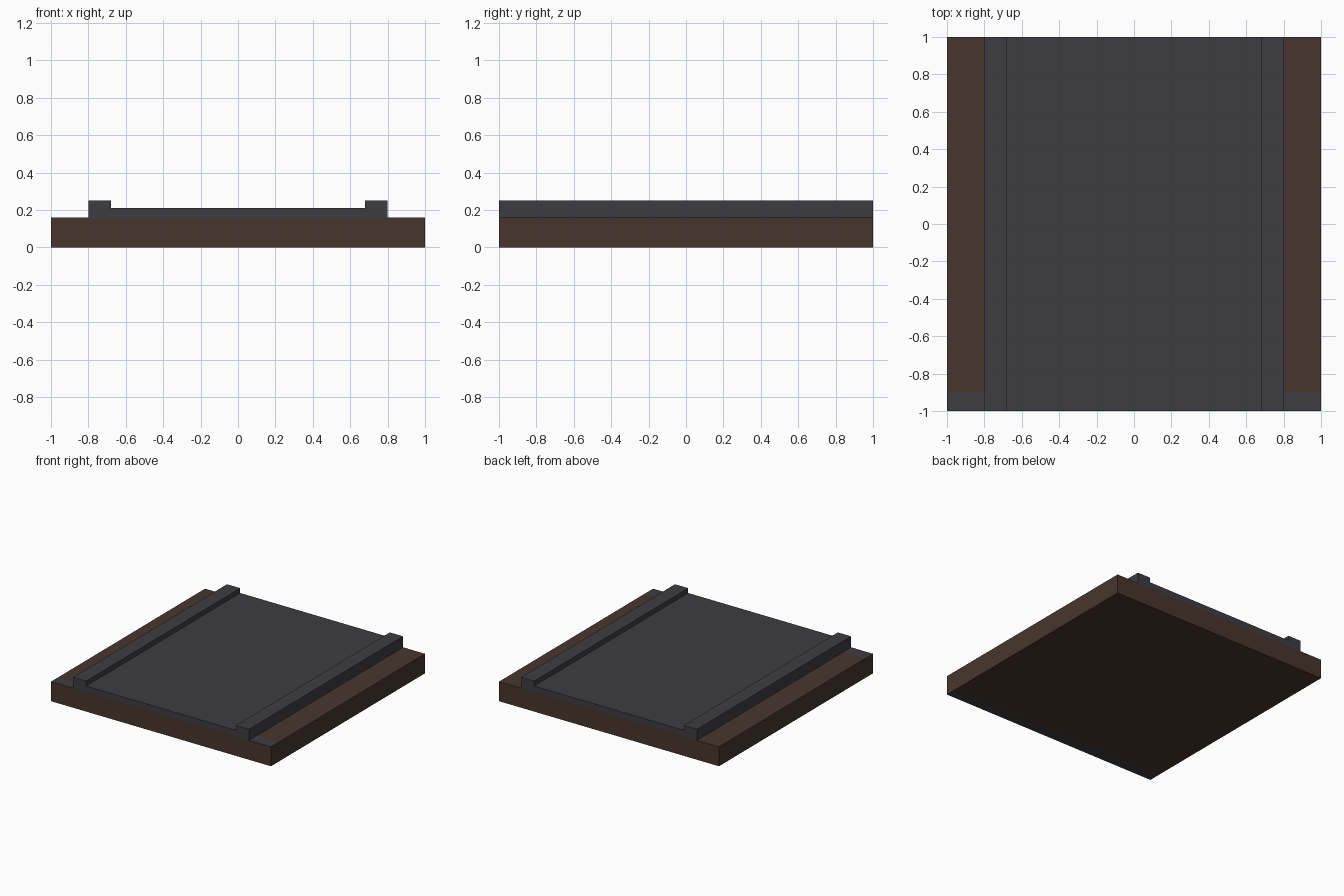
import bpy, bmesh

if "Cube" in bpy.data.objects:
    bpy.data.objects.remove(bpy.data.objects["Cube"])


def material(name, rgb):
    m = bpy.data.materials.new(name)
    m.diffuse_color = (*rgb, 1.0)
    m.use_nodes = True
    m.node_tree.nodes["Principled BSDF"].inputs["Base Color"].default_value = m.diffuse_color
    return m


BROWN = material("dark_brown", (0.065, 0.036, 0.027))
GREY = material("charcoal_grey", (0.048, 0.046, 0.055))


def extrude_profile(name, profile, depth, mats):
    """Extrude an XZ outline along y, centred on y = 0."""
    bm = bmesh.new()
    face = bm.faces.new([bm.verts.new((x, -depth / 2, z)) for x, z in profile])
    out = bmesh.ops.extrude_face_region(bm, geom=[face])
    verts = [v for v in out["geom"] if isinstance(v, bmesh.types.BMVert)]
    bmesh.ops.translate(bm, verts=verts, vec=(0, depth, 0))
    bmesh.ops.recalc_face_normals(bm, faces=bm.faces)
    mesh = bpy.data.meshes.new(name)
    for m in mats:
        mesh.materials.append(m)
    obj = bpy.data.objects.new(name, mesh)
    bpy.context.collection.objects.link(obj)
    return obj, bm


# Base slab, cut near the front so its edge strip can be coloured
base, bm = extrude_profile(
    "base", [(-1, 0), (1, 0), (1, 0.16), (-1, 0.16)], 2, [BROWN, GREY])
bmesh.ops.bisect_plane(bm, geom=bm.verts[:] + bm.edges[:] + bm.faces[:],
                       plane_co=(0, -0.9, 0), plane_no=(0, 1, 0))
bm.normal_update()
for f in bm.faces:
    # grey strip on the top and bottom along the front edge
    if abs(f.normal.z) > 0.9 and f.calc_center_median().y < -0.9:
        f.material_index = 1
bm.to_mesh(base.data)
bm.free()

# Walkway channel: flat deck with a raised kerb on each side
half = [(0.8, 0.16), (0.8, 0.25), (0.68, 0.25), (0.68, 0.21)]
outline = half + [(-x, z) for x, z in reversed(half)]
deck, bm = extrude_profile("deck_with_kerbs", outline, 2, [GREY])
bm.to_mesh(deck.data)
bm.free()
